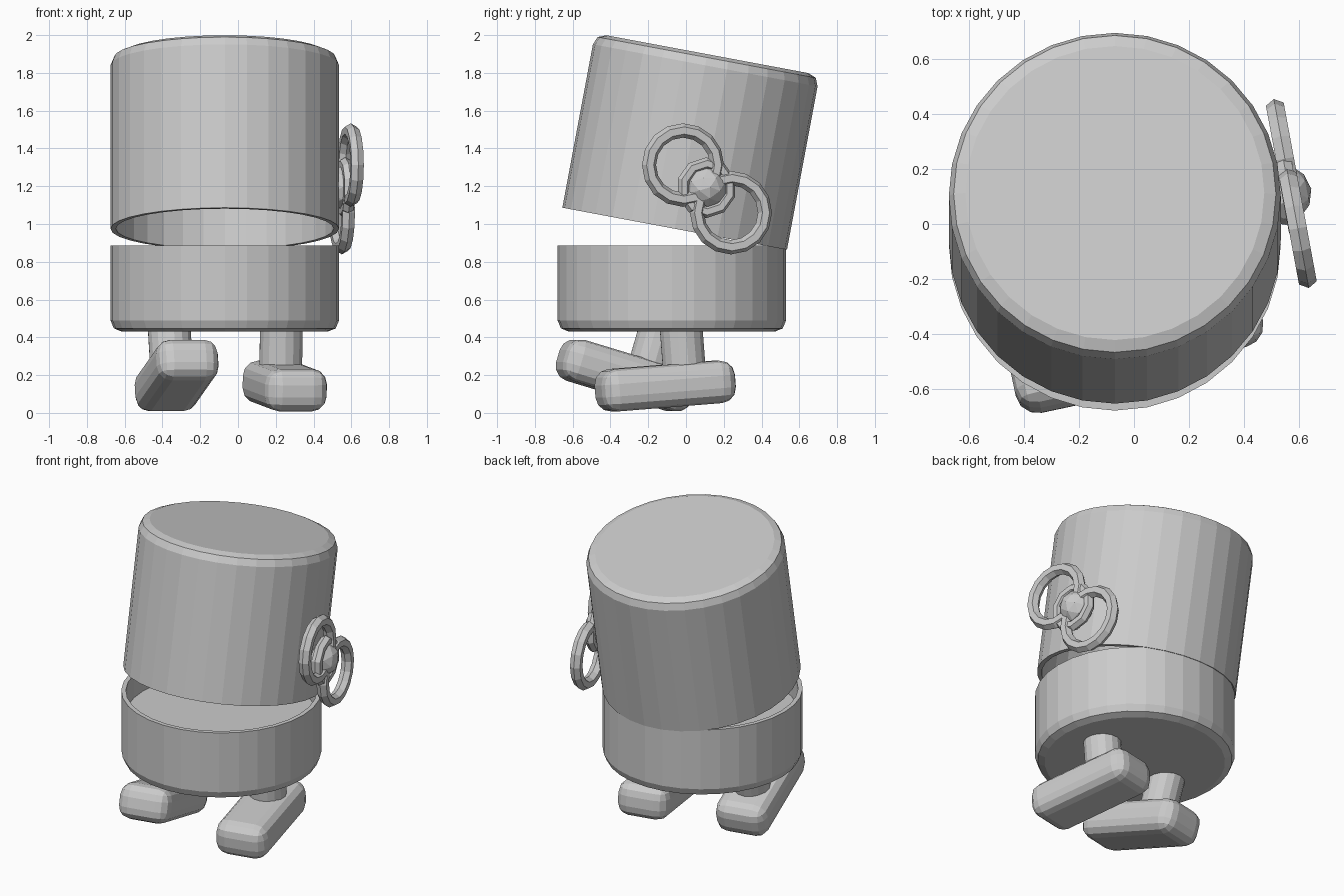
import bpy, bmesh, math
from mathutils import Vector, Euler

cube = bpy.data.objects.get("Cube")
if cube:
    bpy.data.objects.remove(cube, do_unlink=True)

grey = bpy.data.materials.new("plain grey")
grey.use_nodes = True
grey.diffuse_color = (0.6, 0.6, 0.6, 1)
grey.node_tree.nodes["Principled BSDF"].inputs["Base Color"].default_value = (0.6, 0.6, 0.6, 1)


def add_part(name, bm, loc, rot=(0, 0, 0)):
    bmesh.ops.recalc_face_normals(bm, faces=bm.faces)
    mesh = bpy.data.meshes.new(name)
    bm.to_mesh(mesh)
    bm.free()
    mesh.materials.append(grey)
    ob = bpy.data.objects.new(name, mesh)
    ob.location, ob.rotation_euler = loc, rot
    bpy.context.collection.objects.link(ob)
    return ob


def lathe(profile, sides, closed=False):
    """Revolve (radius, height) points about z."""
    bm = bmesh.new()
    rings = []
    for r, z in profile:
        angles = [2 * math.pi * i / sides for i in range(sides)]
        rings.append([bm.verts.new((r * math.cos(a), r * math.sin(a), z)) for a in angles])
    pairs = list(zip(rings, rings[1:]))
    if closed:
        pairs.append((rings[-1], rings[0]))
    else:
        bm.faces.new(rings[0])
        bm.faces.new(rings[-1])
    for a, b in pairs:
        for i in range(sides):
            j = (i + 1) % sides
            bm.faces.new((a[i], a[j], b[j], b[i]))
    return bm


def torus(major, minor, sides, tube_sides=6):
    steps = [2 * math.pi * i / tube_sides for i in range(tube_sides)]
    return lathe([(major + minor * math.cos(t), minor * math.sin(t)) for t in steps], sides, True)


def shell(height, depth, radius=0.605, wall=0.028, bevel=0.06):
    """Open cup standing on its rounded closed end, hollow down to depth."""
    profile = []
    for i in range(3):
        a = math.pi / 4 * i
        profile.append((radius - bevel + bevel * math.sin(a), bevel - bevel * math.cos(a)))
    inner = radius - wall
    profile += [(radius, height), (inner, height), (inner, height - depth)]
    return profile


# Lower cup and tilted, hinged upper cup
add_part("lower_body", lathe(shell(0.455, 0.155), 32), (-0.07, -0.075, 0.43))
upper = [(r, 0.94 - z) for r, z in shell(0.94, 0.88)]
add_part("upper_body", lathe(upper, 32), (-0.07, -0.06, 0.975), (math.radians(-10.6), 0, 0))


# Feet with legs, swung in a walking pose
def foot_and_leg(side, centre, pitch):
    rot = Euler((math.radians(pitch), 0, math.radians(12)))
    bm = bmesh.new()
    bmesh.ops.create_cube(bm, size=1)
    bmesh.ops.scale(bm, vec=(0.335, 0.725, 0.225), verts=bm.verts)
    bmesh.ops.bevel(bm, geom=bm.edges[:], offset=0.08, segments=3, profile=0.5, affect='EDGES')
    add_part(side + "_foot", bm, centre, rot)
    offset = Vector((0, 0.11, 0.18))
    offset.rotate(rot)
    leg = lathe([(0.115, -0.14), (0.115, 0.15)], 16)
    add_part(side + "_leg", leg, Vector(centre) + offset, rot)


foot_and_leg("left", (0.2475, -0.11, 0.142), 4.5)
foot_and_leg("right", (-0.325, -0.32, 0.198), -16.5)

# Winding key on the left side
key_rot = (0, math.pi / 2, math.radians(10.5))
add_part("key_upper_ring", torus(0.183, 0.038, 16), (0.597, -0.016, 1.312), key_rot)
add_part("key_lower_ring", torus(0.183, 0.038, 16), (0.55, 0.238, 1.06), key_rot)
add_part("key_hub_ring", torus(0.128, 0.033, 10), (0.568, 0.108, 1.192), key_rot)
bm = bmesh.new()
bmesh.ops.create_icosphere(bm, subdivisions=2, radius=0.113)
add_part("key_knob", bm, (0.535, 0.108, 1.195), key_rot)
